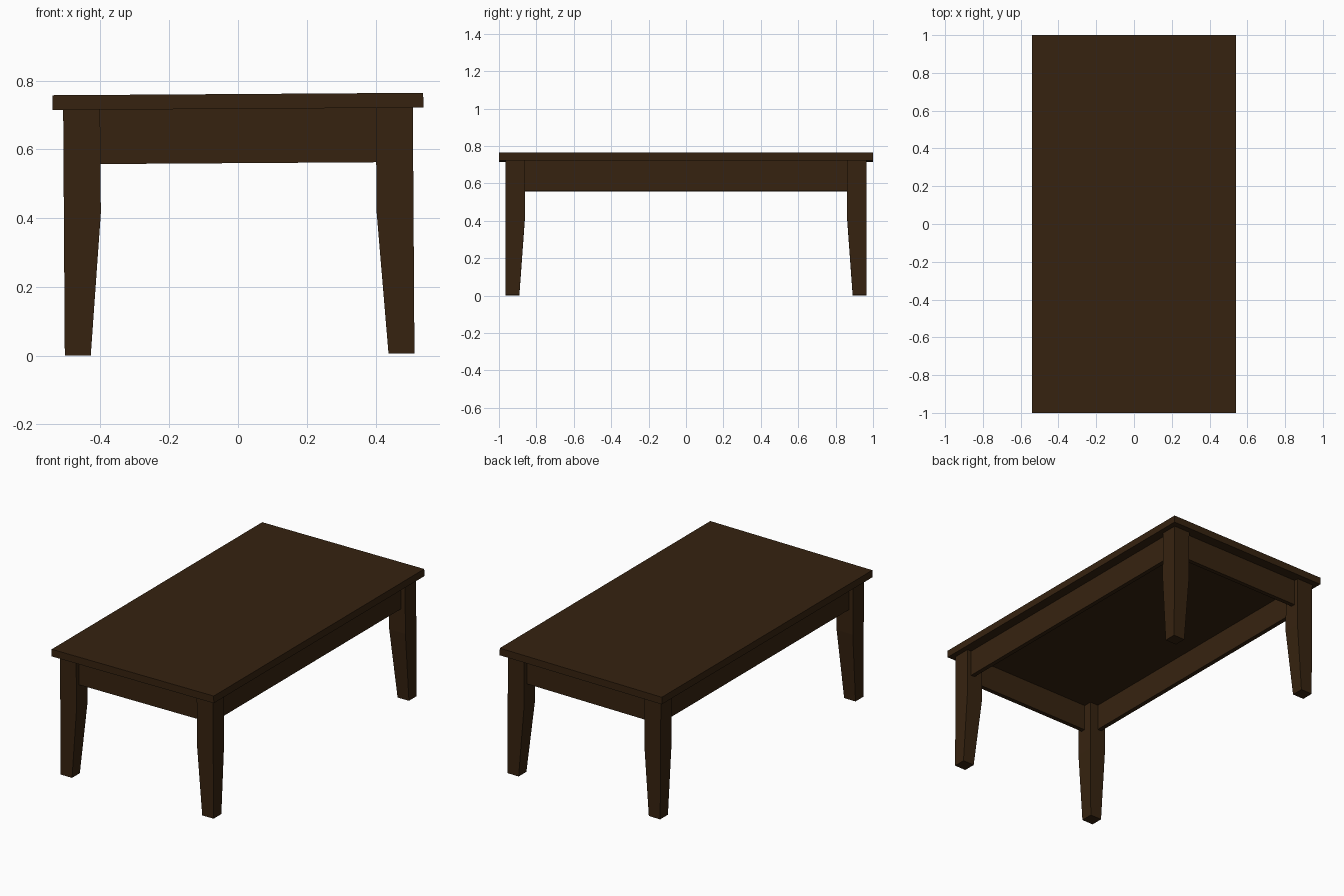
import bpy, bmesh
from mathutils import Matrix

if "Cube" in bpy.data.objects:
    bpy.data.objects.remove(bpy.data.objects["Cube"])

wood = bpy.data.materials.new("dark_brown_wood")
wood.diffuse_color = (0.037, 0.0165, 0.005, 1)
wood.use_nodes = True
wood.node_tree.nodes["Principled BSDF"].inputs["Base Color"].default_value = wood.diffuse_color

# The whole table leans very slightly about the y axis
PIVOT = 0.72
TILT = (Matrix.Translation((0, 0, PIVOT)) @ Matrix.Rotation(-0.0066, 4, 'Y')
        @ Matrix.Translation((0, 0, -PIVOT)))
TOP_Z, UNDER_Z, APRON_Z, TAPER_Z, FOOT_Z = 0.761, 0.718, 0.56, 0.417, 0.0035


def loft(name, rings):
    """Solid through stacked rectangles (x0, x1, y0, y1, z), bottom to top."""
    bm = bmesh.new()
    loops = [[bm.verts.new(p) for p in ((x0, y0, z), (x1, y0, z), (x1, y1, z), (x0, y1, z))]
             for x0, x1, y0, y1, z in rings]
    bm.faces.new(loops[0])
    bm.faces.new(loops[-1])
    for a, b in zip(loops, loops[1:]):
        for i in range(4):
            j = (i + 1) % 4
            bm.faces.new((a[i], a[j], b[j], b[i]))
    bmesh.ops.recalc_face_normals(bm, faces=bm.faces)
    bm.transform(TILT)
    me = bpy.data.meshes.new(name)
    bm.to_mesh(me)
    bm.free()
    me.materials.append(wood)
    ob = bpy.data.objects.new(name, me)
    bpy.context.collection.objects.link(ob)
    return ob


def box(name, x0, x1, y0, y1, z0, z1):
    return loft(name, [(x0, x1, y0, y1, z0), (x0, x1, y0, y1, z1)])


# Table top
box("table_top", -0.539, 0.539, -1, 1, UNDER_Z, TOP_Z)

# Legs: square above, tapered on the two inner faces below
OX, OY, IX, IY, BX, BY = 0.5085, 0.965, 0.401, 0.861, 0.433, 0.891
for sx, side in ((-1, "left"), (1, "right")):
    for sy, end in ((-1, "front"), (1, "back")):
        loft(f"{end}_{side}_leg", [(sx * ix, sx * OX, sy * iy, sy * OY, z) for ix, iy, z in
             ((BX, BY, FOOT_Z), (IX, IY, TAPER_Z), (IX, IY, UNDER_Z))])

# Aprons between the legs, set back from the leg faces
R, T = 0.027, 0.026
for s, side, end in ((-1, "left", "front"), (1, "right", "back")):
    box(f"{side}_apron", s * (OX - R - T), s * (OX - R), -IY, IY, APRON_Z, UNDER_Z)
    box(f"{end}_apron", -IX, IX, s * (OY - R - T), s * (OY - R), APRON_Z, UNDER_Z)
